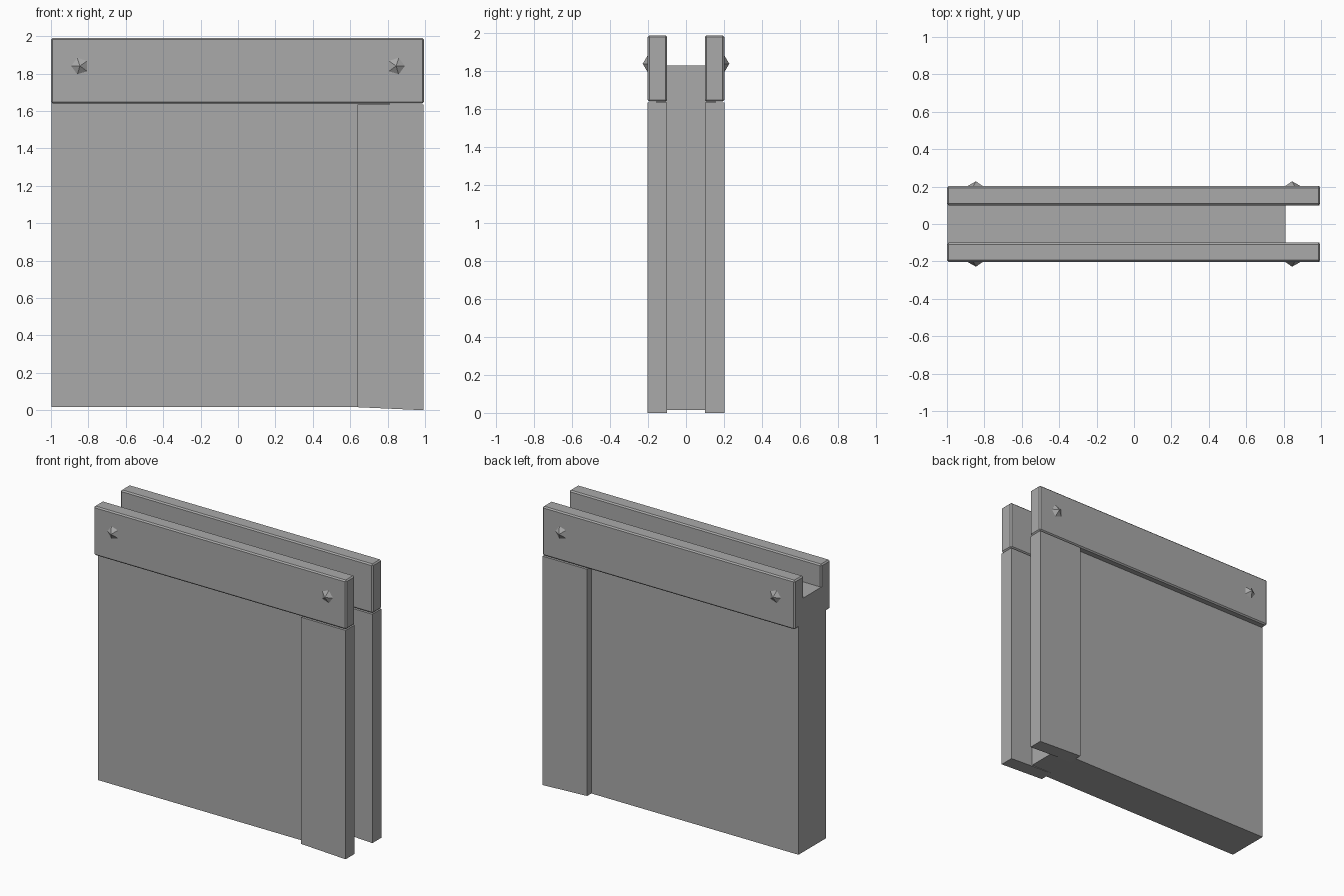
import bpy
import math
from mathutils import Matrix

if "Cube" in bpy.data.objects:
    bpy.data.objects.remove(bpy.data.objects["Cube"])

grey = bpy.data.materials.new("plain grey")
grey.use_nodes = True
colour = (0.4, 0.4, 0.4, 1)
grey.diffuse_color = colour
grey.node_tree.nodes["Principled BSDF"].inputs["Base Color"].default_value = colour


def box(name, x, y, z, bevel=0):
    """Box between the given (low, high) ranges, with optional worn edges."""
    bpy.ops.mesh.primitive_cube_add(size=1)
    obj = bpy.context.object
    obj.name = name
    spans = (x, y, z)
    move = Matrix.Translation([(a + b) / 2 for a, b in spans])
    obj.data.transform(move @ Matrix.Diagonal([b - a for a, b in spans] + [1]))
    obj.data.materials.append(grey)
    if bevel:
        mod = obj.modifiers.new("worn edges", "BEVEL")
        mod.width = bevel
        mod.segments = 1
    return obj


# Thick panel, stopping short of the slotted side
box("panel", (-0.998, 0.81), (-0.155, 0.155), (0.016, 1.83))

for side, label in ((-1, "front"), (1, "back")):
    depth = sorted((side * 0.1, side * 0.202))

    # Horizontal top rail
    box(label + "_rail", (-1, 0.995), depth, (1.64, 1.99), 0.009)

    # Upright edge board, a little lower at its outer edge
    board = box(label + "_edge_board", (0.64, 0.992), depth, (0, 1.635))
    for v in board.data.vertices:
        if v.co.z < 0.5 and v.co.x < 0.8:
            v.co.z = 0.016

    # Five-sided studs pointing towards the rail ends
    for end, place in ((-1, "right"), (1, "left")):
        bpy.ops.mesh.primitive_cone_add(vertices=5, radius1=0.054, radius2=0, depth=0.03)
        stud = bpy.context.object
        stud.name = f"{label}_{place}_stud"
        point = Matrix.Rotation(-end * math.pi / 2, 4, "Z")
        face_out = Matrix.Rotation(-side * math.pi / 2, 4, "X")
        stud.data.transform(Matrix.Translation((end * 0.845, side * 0.213, 1.84)) @ face_out @ point)
        stud.data.materials.append(grey)
